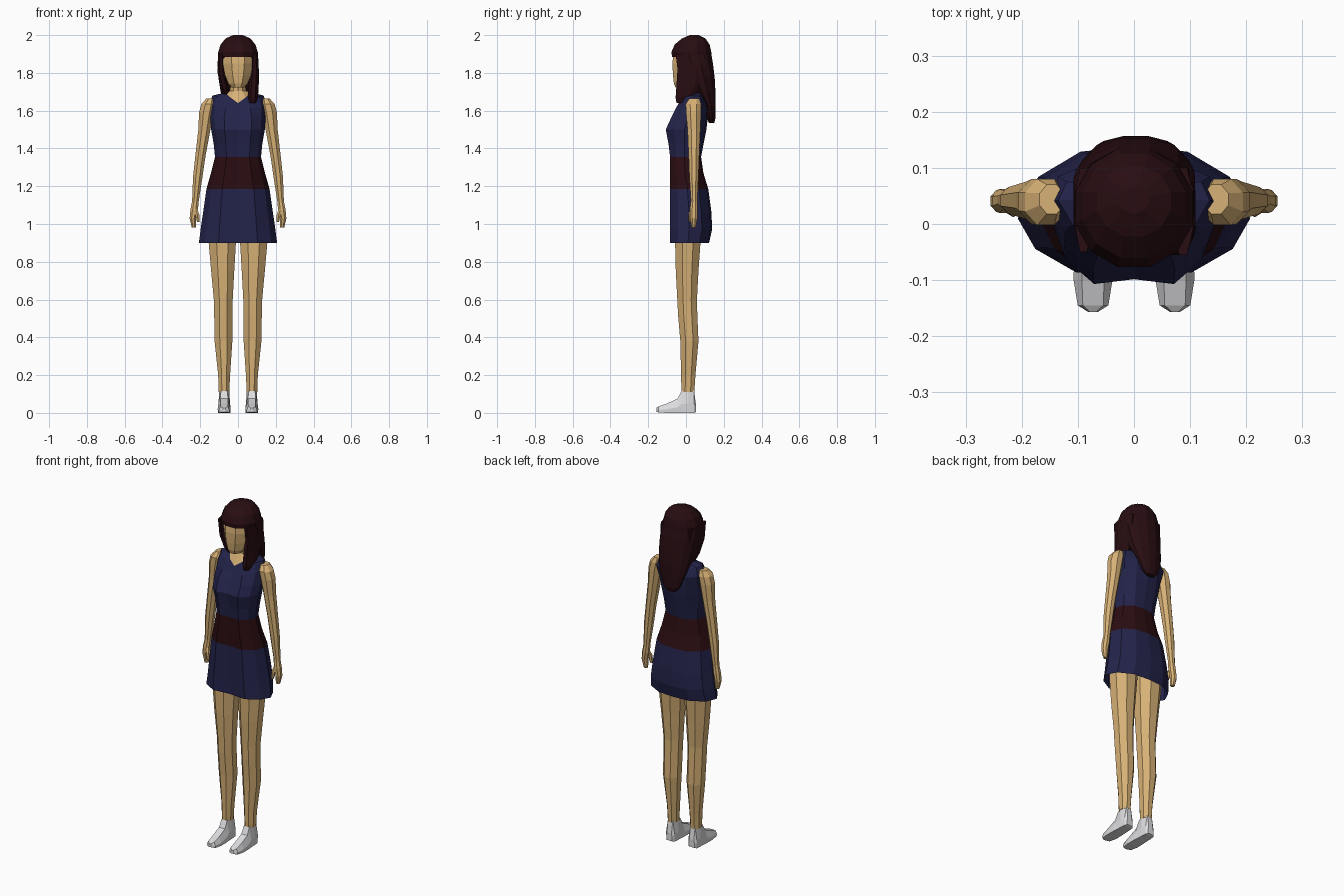
import bpy, bmesh, math


def material(name, rgb):
    m = bpy.data.materials.new(name)
    m.diffuse_color = (*rgb, 1)
    return m


SKIN = material("skin", (0.68, 0.44, 0.18))
NAVY = material("navy cloth", (0.017, 0.017, 0.07))
BELT = material("dark red cloth", (0.024, 0.004, 0.006))
HAIR = material("dark brown hair", (0.021, 0.004, 0.006))
WHITE = material("white shoe", (0.72, 0.72, 0.74))


def loft(name, rings, mats, rule=None, caps=(True, True)):
    """Skin a list of equal-length point rings; rule(z) picks the material slot."""
    bm = bmesh.new()
    vs = [[bm.verts.new(p) for p in r] for r in rings]
    n = len(rings[0])
    for a, b in zip(vs, vs[1:]):
        for i in range(n):
            j = (i + 1) % n
            bm.faces.new((a[i], a[j], b[j], b[i]))
    if caps[0]:
        bm.faces.new(vs[0][::-1])
    if caps[1]:
        bm.faces.new(vs[-1])
    bmesh.ops.recalc_face_normals(bm, faces=bm.faces[:])
    if rule:
        for f in bm.faces:
            f.material_index = rule(f.calc_center_median().z)
    me = bpy.data.meshes.new(name)
    bm.to_mesh(me)
    bm.free()
    for m in mats:
        me.materials.append(m)
    ob = bpy.data.objects.new(name, me)
    bpy.context.collection.objects.link(ob)
    return ob


def oval(z, x0, x1, y0, y1, n=8, turn=0.5, tilt=0.0):
    """Ring filling the given x and y limits; tilt lowers the front."""
    cx, cy, rx, ry = (x0 + x1) / 2, (y0 + y1) / 2, (x1 - x0) / 2, (y1 - y0) / 2
    k = 1 / math.cos(math.pi / n) if turn else 1
    out = []
    for i in range(n):
        a = 2 * math.pi * (i + turn) / n
        s = math.sin(a) * k
        out.append((cx + rx * math.cos(a) * k, cy + ry * s, z + tilt * s))
    return out


def mirrored(half):
    """Close a half outline running from front centre to back centre."""
    return half + [(-x, y, z) for x, y, z in half[-2:0:-1]]


def body_ring(z, w, yf, yb):
    fx = (0, 0.5, 0.85, 1, 0.86, 0.48, 0)
    fy = (0.04, 0, 0.2, 0.46, 0.76, 0.96, 1)
    return mirrored([(w * a, yf + (yb - yf) * b, z) for a, b in zip(fx, fy)])


# Dress with belt band
armhole = mirrored([(0, -0.05, 1.60), (0.065, -0.055, 1.61), (0.125, -0.015, 1.62),
                    (0.148, 0.04, 1.65), (0.135, 0.085, 1.63), (0.07, 0.112, 1.62), (0, 0.11, 1.62)])
neckline = mirrored([(0, -0.035, 1.64), (0.038, -0.022, 1.668), (0.064, 0.015, 1.69),
                     (0.07, 0.045, 1.695), (0.058, 0.075, 1.70), (0.03, 0.09, 1.70), (0, 0.093, 1.70)])
shoulder = mirrored([(0, -0.042, 1.62), (0.05, -0.036, 1.645), (0.11, 0.0, 1.675),
                     (0.135, 0.042, 1.68), (0.12, 0.075, 1.675), (0.055, 0.103, 1.665), (0, 0.103, 1.66)])
dress = [body_ring(*r) for r in (
    (0.90, 0.207, -0.086, 0.122), (0.97, 0.198, -0.086, 0.138), (1.06, 0.185, -0.086, 0.135),
    (1.185, 0.167, -0.086, 0.118), (1.27, 0.143, -0.086, 0.092), (1.355, 0.122, -0.084, 0.08),
    (1.42, 0.128, -0.092, 0.092), (1.50, 0.142, -0.107, 0.108), (1.56, 0.146, -0.08, 0.115))]
loft("dress", dress + [armhole, shoulder, neckline], [NAVY, BELT],
     lambda z: 1 if 1.185 < z < 1.355 else 0, (False, False))

# Upper chest and neck
neck_in = [(x * 0.62, 0.04 + (y - 0.04) * 0.62, 1.705) for x, y, z in neckline]
neck_top = [(x * 0.55, 0.03 + (y - 0.03) * 0.55, 1.79) for x, y, z in neckline]
loft("neck", [neckline, neck_in, neck_top], [SKIN])

# Head
loft("head", [oval(*r) for r in (
    (1.722, -0.032, 0.032, -0.056, 0.02), (1.745, -0.052, 0.052, -0.064, 0.05),
    (1.79, -0.07, 0.07, -0.069, 0.09), (1.85, -0.08, 0.08, -0.072, 0.1),
    (1.91, -0.08, 0.08, -0.066, 0.1), (1.96, -0.05, 0.05, -0.03, 0.08))], [SKIN])

# Hair crown with fringe
loft("hair_crown", [oval(*r, n=12) for r in (
    (1.885, -0.105, 0.105, -0.074, 0.135), (1.91, -0.105, 0.105, -0.077, 0.134),
    (1.95, -0.092, 0.092, -0.06, 0.125), (1.982, -0.066, 0.066, -0.022, 0.103),
    (2.0, -0.026, 0.026, 0.02, 0.066))], [HAIR])

# Long hair down the back
loft("hair_back", [oval(*r, n=12) for r in (
    (1.535, -0.028, 0.03, 0.122, 0.15), (1.56, -0.05, 0.052, 0.11, 0.156),
    (1.63, -0.075, 0.08, 0.09, 0.157), (1.70, -0.092, 0.098, 0.04, 0.156),
    (1.77, -0.103, 0.107, 0.0, 0.152), (1.84, -0.108, 0.109, -0.03, 0.144),
    (1.90, -0.106, 0.106, -0.06, 0.134))], [HAIR])

# Front hair locks, one longer than the other
loft("hair_lock_long", [oval(*r) for r in (
    (1.64, 0.062, 0.094, -0.05, -0.005), (1.67, 0.053, 0.106, -0.055, 0.045),
    (1.74, 0.055, 0.11, -0.05, 0.09), (1.82, 0.068, 0.11, -0.045, 0.1),
    (1.90, 0.07, 0.105, -0.055, 0.1))], [HAIR])
loft("hair_lock_short", [oval(*r) for r in (
    (1.67, -0.072, -0.045, 0.02, 0.07), (1.72, -0.092, -0.05, -0.015, 0.09),
    (1.80, -0.108, -0.07, -0.035, 0.1), (1.90, -0.105, -0.075, -0.05, 0.1))], [HAIR])

for side, s in (("right", -1), ("left", 1)):
    def part(name, rings, mat):
        loft(side + "_" + name, [[(s * x, y, z) for x, y, z in r] for r in rings], [mat])

    # Arm and hand
    part("arm", [oval(*r) for r in (
        (0.982, 0.222, 0.245, 0.03, 0.052), (1.03, 0.222, 0.256, 0.022, 0.06),
        (1.075, 0.212, 0.252, 0.02, 0.062), (1.12, 0.208, 0.243, 0.026, 0.06),
        (1.25, 0.188, 0.238, 0.018, 0.066), (1.36, 0.172, 0.226, 0.014, 0.07),
        (1.50, 0.146, 0.21, 0.008, 0.076), (1.59, 0.128, 0.206, 0.0, 0.08),
        (1.635, 0.12, 0.194, -0.002, 0.08), (1.664, 0.125, 0.168, 0.018, 0.07))], SKIN)
    part("thumb", [oval(*r, n=6) for r in (
        (1.01, 0.203, 0.217, 0.016, 0.03), (1.05, 0.205, 0.226, 0.014, 0.036),
        (1.08, 0.215, 0.235, 0.024, 0.045))], SKIN)

    # Leg
    part("leg", [oval(*r) for r in (
        (0.11, 0.046, 0.102, -0.024, 0.044), (0.20, 0.042, 0.105, -0.026, 0.05),
        (0.38, 0.03, 0.124, -0.03, 0.066), (0.52, 0.03, 0.126, -0.042, 0.06),
        (0.60, 0.028, 0.128, -0.046, 0.058), (0.75, 0.02, 0.142, -0.054, 0.066),
        (0.92, 0.01, 0.157, -0.058, 0.078), (1.08, 0.004, 0.155, -0.06, 0.085))], SKIN)

    # Shoe: ankle opening sweeping forward to a pointed toe
    def section(y, w, z0, z1, top):
        c = 0.073
        return [(c - w, y, z0), (c + w, y, z0), (c + w * 1.05, y, z0 + (z1 - z0) * 0.4),
                (c + w * top, y, z1), (c - w * top, y, z1), (c - w * 1.05, y, z0 + (z1 - z0) * 0.4)]
    part("shoe", [section(*r) for r in (
        (0.052, 0.018, 0.004, 0.05, 0.8), (0.042, 0.026, 0.0, 0.122, 0.6),
        (0.01, 0.029, 0.0, 0.122, 0.9), (-0.024, 0.03, 0.0, 0.115, 0.6),
        (-0.045, 0.032, 0.0, 0.075, 0.6), (-0.10, 0.033, 0.0, 0.05, 0.6),
        (-0.145, 0.026, 0.002, 0.034, 0.7), (-0.157, 0.008, 0.006, 0.026, 0.7))], WHITE)
